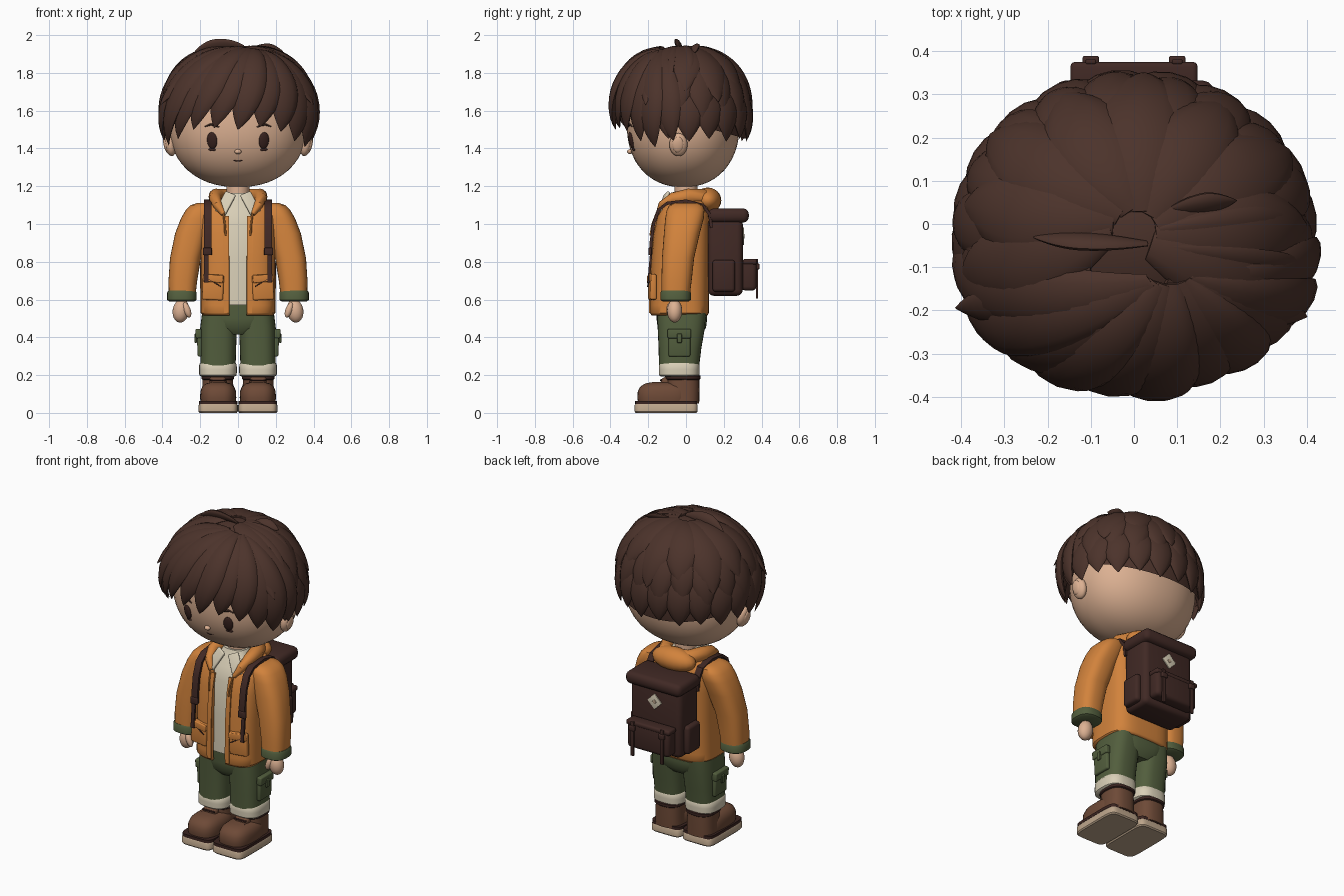
import bpy, bmesh, math
from mathutils import Vector, Matrix, Euler

if "Cube" in bpy.data.objects:
    bpy.data.objects.remove(bpy.data.objects["Cube"])

def mat(name, r, g, b):
    m = bpy.data.materials.new(name)
    m.diffuse_color = (r, g, b, 1)
    m.use_nodes = True
    m.node_tree.nodes["Principled BSDF"].inputs["Base Color"].default_value = m.diffuse_color
    return m

SKIN = mat("skin", .72, .44, .29)
HAIR = mat("hair_brown", .072, .033, .024)
ORANGE = mat("jacket_orange", .64, .225, .045)
GREEN = mat("olive_green", .085, .112, .047)
CREAM = mat("cream", .69, .62, .47)
PACK = mat("pack_brown", .052, .022, .018)
BOOT = mat("boot_brown", .155, .068, .038)
SOLE = mat("sole_tan", .51, .38, .26)
DARK = mat("dark_trim", .042, .017, .014)

def add(name, bm, m, fix=True):
    if fix:
        bmesh.ops.recalc_face_normals(bm, faces=bm.faces[:])
    me = bpy.data.meshes.new(name)
    bm.to_mesh(me)
    bm.free()
    me.materials.append(m)
    ob = bpy.data.objects.new(name, me)
    bpy.context.collection.objects.link(ob)
    return ob

def skin(name, rings, m, closed=True):
    """Bridge a list of point rings into a surface."""
    bm = bmesh.new()
    vs = [[bm.verts.new(p) for p in r] for r in rings]
    k = len(rings[0])
    for a, b in zip(vs, vs[1:]):
        for j in range(k if closed else k - 1):
            q = (j + 1) % k
            bm.faces.new((a[j], a[q], b[q], b[j]))
    if closed:
        bm.faces.new(vs[0][::-1])
        bm.faces.new(vs[-1])
    return add(name, bm, m, closed)

def loft(name, secs, m, n=2.5, k=32):
    """Stack of superellipse sections (z, cx, cy, rx, ry, optional front gap)."""
    rings, gap = [], len(secs[0]) == 6
    for z, cx, cy, rx, ry, *g in secs:
        t0 = math.asin((g[0] / rx) ** (n / 2)) if gap else 0
        ring = []
        for j in range(k):
            t = t0 + (2 * math.pi - 2 * t0) * j / (k - 1 if gap else k)
            s, c = math.sin(t), -math.cos(t)
            ring.append((cx + rx * math.copysign(abs(s) ** (2 / n), s),
                         cy + ry * math.copysign(abs(c) ** (2 / n), c), z))
        rings.append(ring)
    return skin(name, rings, m, not gap)

def ball(name, loc, rad, m, rot=(0, 0, 0), cut=None, n=2):
    bm = bmesh.new()
    big = max(rad) > .2
    bmesh.ops.create_uvsphere(bm, u_segments=48 if big else 20, v_segments=28 if big else 12, radius=1)
    for v in bm.verts:      # n above 2 gives a boxier ball
        v.co /= sum(abs(c) ** n for c in v.co) ** (1 / n)
    bm.transform(Matrix.LocRotScale(Vector(loc), Euler(rot), Vector(rad)))
    if cut:
        bmesh.ops.bisect_plane(bm, geom=bm.verts[:] + bm.edges[:] + bm.faces[:],
                               plane_co=cut[0], plane_no=cut[1], clear_inner=True)
    return add(name, bm, m)

def box(name, loc, size, m, bev=.01, rot=(0, 0, 0)):
    bm = bmesh.new()
    bmesh.ops.create_cube(bm, size=1)
    bmesh.ops.scale(bm, vec=size, verts=bm.verts)
    bmesh.ops.bevel(bm, geom=bm.edges[:], offset=min(bev, min(size) * .45), segments=3,
                    profile=.5, affect='EDGES')
    bm.transform(Matrix.LocRotScale(Vector(loc), Euler(rot), None))
    return add(name, bm, m)

def tube(name, pts, m, k=12):
    """Round tube through (x, y, z, radius) points."""
    P = [Vector(p[:3]) for p in pts]
    rings = []
    for i, p in enumerate(P):
        d = (P[min(i + 1, len(P) - 1)] - P[max(i - 1, 0)]).normalized()
        a = d.cross(Vector((0, .3, 1)) if abs(d.z) < .9 else Vector((0, 1, 0))).normalized()
        b = d.cross(a)
        rings.append([p + pts[i][3] * (a * math.cos(t) + b * math.sin(t))
                      for t in [2 * math.pi * j / k for j in range(k)]])
    return skin(name, rings, m)

def strap(name, x, path, hw, th, m):
    """Flat band along a (y, z) path."""
    rings = []
    for i, (y, z) in enumerate(path):
        a, b = path[max(i - 1, 0)], path[min(i + 1, len(path) - 1)]
        d = Vector((0, b[0] - a[0], b[1] - a[1])).normalized()
        nv = d.cross(Vector((1, 0, 0))) * th
        p, s = Vector((x, y, z)), Vector((hw, 0, 0))
        rings.append([p - s - nv, p + s - nv, p + s + nv, p - s + nv])
    return skin(name, rings, m)

# --- head and face ---
HC, HR, HN = Vector((0, -.015, 1.525)), Vector((.365, .298, .33)), 2.2
ball("head", HC, HR, SKIN, n=HN)

def face_y(x, z):
    return HC.y - HR.y * (1 - abs(x / HR.x) ** HN - abs((z - HC.z) / HR.z) ** HN) ** (1 / HN)

for s in (-1, 1):
    ball("ear", (s * .36, -.04, 1.42), (.03, .048, .062), SKIN, (0, s * .2, 0))
    ball("ear_inner", (s * .382, -.043, 1.42), (.012, .03, .042), SKIN, (0, s * .2, 0))
    ball("eye", (s * .137, face_y(.137, 1.442), 1.442), (.028, .011, .045), DARK, (.2, 0, s * .28))
    ball("lower_lash", (s * .137, face_y(.137, 1.394), 1.394), (.02, .006, .008), DARK, (0, 0, s * .28))
    tube("eyebrow", [(s * x, face_y(x, z) - .002, z, r) for x, z, r in
                     ((.10, 1.512, .003), (.12, 1.523, .006), (.145, 1.527, .006), (.175, 1.516, .003))], HAIR, 8)
ball("nose", (0, face_y(0, 1.385) - .004, 1.383), (.018, .016, .013), SKIN)
tube("mouth", [(x, face_y(x, 1.335), 1.333 + 9 * x * x, .0025) for x in (-.025, -.013, 0, .013, .025)], DARK, 6)
loft("neck", [(1.08, 0, 0, .06, .06), (1.24, 0, 0, .06, .06)], SKIN, 2)

# --- hair: cap plus overlapping leaf-shaped locks ---
C, R = Vector((0, -.015, 1.53)), Vector((.40, .35, .41))
ball("hair_cap", C, (.39, .34, .405), HAIR, cut=((0, 0, 1.54), (0, .28, 1)))

def direc(az, el):
    az, el = math.radians(az), math.radians(el)
    return Vector((math.cos(el) * math.sin(az), -math.cos(el) * math.cos(az), math.sin(el)))

def lock(name, d0, d1, W, r0, r1, r2, th=.026, roll=0, tip=1.9, steps=16, k=12):
    """Leaf from direction d0 to d1, at start, middle and end distances r0, r1, r2."""
    rings, pts = [], []
    for i in range(steps + 1):
        t = min(i / steps, .995)
        d = d0.slerp(d1, t)
        r = r0 * (1 - t) ** 2 + 2 * (2 * r1 - (r0 + r2) / 2) * t * (1 - t) + r2 * t * t
        pts.append((t, C + Vector([d[a] * R[a] * r for a in range(3)]),
                    Vector([d[a] / R[a] for a in range(3)]).normalized()))
    for i, (t, p, nv) in enumerate(pts):
        tan = (pts[min(i + 1, steps)][1] - pts[max(i - 1, 0)][1]).normalized()
        side = tan.cross(nv).normalized()
        up = side.cross(tan)
        turn = Matrix.Rotation(roll, 3, tan)
        side, up = turn @ side, turn @ up
        f = .3 + .7 * math.sin(math.pi / 2 * t / .55) if t < .55 else 1 - ((t - .55) / .45) ** tip
        p = p + side * W * .5 * max(0, t - .6)      # hooked tip
        ring = []
        for j in range(k):
            a = 2 * math.pi * j / k
            u = W * f * math.cos(a)
            ring.append(p + side * u + up * (th * f * math.sin(a) - u * u * 1.5))
        rings.append(ring)
    skin(name, rings, HAIR)

for i in range(12):      # lower back and side row
    az = 80 + 18.2 * i
    lock("hair_lower", direc(az - 8, 45), direc(az, -11 - 2 * (i % 2)), .088, .94, 1.0, 1.0)
for i in range(12):      # middle row
    az = 70 + 20 * i
    lock("hair_middle", direc(az - 14, 70), direc(az, 3 + 5 * (i % 2)), .092, .96, 1.02, 1.04, .03)
for i in range(9):       # upper row swirling from the crown
    az = 68 + 28 * i
    lock("hair_upper", direc(az - 26, 82), direc(az, 15 + 8 * (i % 2)), .112, .99, 1.03, 1.085, .034)
part = Vector((.2, -.34, .92)).normalized()
fringe = [(-83, -13), (-66, -17), (-51, -12), (-33, -5), (-16, -4), (2, -5), (19, -3),
          (36, -6), (52, -13), (67, -17), (84, -12)]
for i, (az, el) in enumerate(fringe):
    d0 = (part + Vector((.12 * math.sin(math.radians(az)), 0, 0))).normalized()
    lock("fringe", d0, direc(az, el), .084, 1.04, 1.1 - .0005 * abs(az) + .025 * (i % 2),
         1.015 + .015 * (i % 2), .028, .2, 2.3)
for az, el, r in ((-62, 11, 1.18), (-84, 18, 1.05), (62, 12, 1.18), (86, 20, 1.04)):   # flicked side wisps
    lock("side_wisp", direc(az * .5, 68), direc(az, el), .062, 1.0, 1.03, r)
# crown tufts standing on edge or lying flat
for a, b, w, roll, h in (((.03, -.045), (-.22, -.03), .035, 1.2, 1.1), ((.06, -.06), (.38, -.1), .05, .5, 1.09),
                         ((.08, .03), (.21, .05), .035, 1.0, 1.14), ((.06, -.02), (.36, 0), .05, .4, 1.08)):
    ds = [Vector((x / R.x, (y - C.y) / R.y, 0)) for x, y in (a, b)]
    ds = [Vector((d.x, d.y, math.sqrt(1 - d.length_squared))) for d in ds]
    lock("crown_tuft", ds[0], ds[1], w, 1.0, 1.06, h, .016, roll)

# --- jacket and shirt ---
jacket = loft("jacket", [(.515, 0, -.035, .185, .148, .045), (.53, 0, -.035, .198, .156, .045),
              (.57, 0, -.035, .198, .156, .045), (.8, 0, -.03, .197, .155, .046), (.95, 0, -.022, .2, .15, .052),
              (1.04, 0, -.012, .2, .14, .066), (1.085, 0, -.005, .19, .125, .084),
              (1.115, 0, 0, .15, .11, .094), (1.14, 0, 0, .11, .095, .09)], ORANGE, 3.4, 49)
sol = jacket.modifiers.new("cloth", 'SOLIDIFY')
sol.thickness, sol.offset = .018, -1
loft("shirt", [(.57, 0, -.06, .13, .11), (.8, 0, -.06, .13, .108), (1.0, 0, -.05, .14, .1),
               (1.08, 0, -.03, .12, .095), (1.13, 0, 0, .09, .085), (1.165, 0, 0, .07, .07)], CREAM, 3)
half = [(.078, -.15, 1.05, .012), (.108, -.125, 1.1, .024), (.12, -.07, 1.135, .032),
        (.115, .01, 1.145, .042), (.08, .085, 1.14, .046)]
tube("hood_roll", [(-x, y, z, r) for x, y, z, r in half] + [(0, .11, 1.135, .05)] + half[::-1], ORANGE, 16)
ball("hood", (0, .115, 1.125), (.14, .072, .068), ORANGE)

for s in (-1, 1):
    # sleeves, cuffs and hands
    loft("sleeve", [(z, s * x, y, rx, ry) for z, x, y, rx, ry in (
        (.61, .296, -.055, .07, .074), (.7, .292, -.05, .076, .08), (.82, .278, -.042, .082, .085),
        (.95, .245, -.022, .088, .095), (1.03, .216, -.008, .086, .102), (1.075, .198, -.002, .078, .1),
        (1.1, .184, 0, .066, .088), (1.112, .168, 0, .045, .055))], ORANGE, 2.6)
    loft("sleeve_cuff", [(z, s * .297, -.055, .078 - d, .081 - d) for z, d in
                         ((.59, .012), (.598, 0), (.637, 0), (.647, .006))], GREEN, 2.5)
    ball("hand", (s * .302, -.06, .54), (.044, .04, .062), SKIN, (0, s * -.15, 0))
    ball("thumb", (s * .27, -.085, .545), (.019, .019, .042), SKIN, (0, s * .35, 0))
    # jacket front edge, drawstring, shirt collar
    strap("jacket_placket", s * .061, [(-.189, .53), (-.19, .6), (-.185, .8), (-.172, .95), (-.152, 1.04)],
          .014, .006, ORANGE)
    tube("drawstring", [(s * .078, -.155, 1.06, .005), (s * .07, -.178, 1.0, .005), (s * .066, -.188, .94, .006)],
         ORANGE, 8)
    box("shirt_collar", (s * .066, -.118, 1.11), (.062, .018, .125), CREAM, .007, (-.45, s * -.35, s * .4))
    # jacket pockets
    box("jacket_pocket", (s * .132, -.178, .665), (.112, .034, .135), ORANGE, .01, (0, s * -.04, s * .12))
    box("pocket_flap", (s * .132, -.194, .712), (.108, .014, .04), ORANGE, .005, (0, s * -.1, s * .12))
    box("pocket_slit", (s * .125, -.198, .69), (.085, .008, .005), DARK, .002, (0, s * -.55, s * .12))
    # shoulder straps, narrower below the buckle
    strap("shoulder_strap", s * .16, [(-.184, .84), (-.185, .9), (-.172, 1.0), (-.145, 1.075),
          (-.10, 1.11), (0, 1.122), (.09, 1.1), (.125, 1.05), (.135, .98)], .02, .008, PACK)
    strap("strap_tail", s * .168, [(-.197, .69), (-.194, .74), (-.185, .84)], .011, .006, PACK)
    box("strap_buckle", (s * .162, -.19, .855), (.048, .018, .04), PACK, .005)
    # trouser legs with cargo pockets
    loft("trouser_leg", [(z, s * x, y, rx, ry) for z, x, y, rx, ry in (
        (.24, .106, -.037, .093, .106), (.34, .105, -.032, .095, .113), (.45, .103, -.025, .097, .125),
        (.54, .096, -.022, .093, .131))], GREEN, 2.9)
    box("cargo_pocket", (s * .2, -.035, .365), (.032, .115, .135), GREEN, .01, (0, s * .04, 0))
    box("cargo_flap", (s * .208, -.035, .42), (.034, .125, .05), GREEN, .008, (0, s * .04, 0))
    box("cargo_tab", (s * .224, -.035, .395), (.012, .025, .05), GREEN, .004)
    loft("trouser_cuff", [(z, s * .106, -.036, .1 - d, .108 - d) for z, d in
                          ((.192, .012), (.2, .001), (.23, 0), (.257, .001), (.266, .008))], CREAM, 2.8)
    # boots
    loft("boot_shaft", [(.05, s * .107, -.02, .086, .09), (.12, s * .107, -.015, .083, .086),
                        (.2, s * .107, -.018, .08, .088)], BOOT, 2.6)
    loft("boot_collar", [(z, s * .107, -.017, .087 - d, .094 - d) for z, d in
                         ((.174, .008), (.18, 0), (.196, 0), (.203, .01))], DARK, 2.6)
    loft("boot_toe", [(z, s * .105, y, rx, ry) for z, y, rx, ry in (
        (.05, -.115, .092, .138), (.08, -.115, .096, .143), (.115, -.115, .094, .14), (.14, -.113, .084, .128),
        (.156, -.11, .064, .105), (.163, -.105, .035, .07))], BOOT, 2.9)
    box("boot_tongue", (s * .107, -.105, .16), (.09, .05, .06), BOOT, .018, (.45, 0, 0))
    for z, y in ((.158, -.142), (.174, -.133)):
        box("boot_lace", (s * .107, y, z), (.085, .012, .008), DARK, .003)
    loft("boot_welt", [(z, s * .105, -.105, .102, .164) for z in (.046, .064)], DARK, 7, 48)
    loft("boot_sole", [(z, s * .105, -.105, .104 - d, .167 - d) for z, d in
                       ((0, .006), (.007, 0), (.04, 0), (.05, .006))], SOLE, 7, 48)
loft("trouser_hips", [(.415, 0, -.022, .08, .1), (.45, 0, -.022, .15, .128), (.5, 0, -.022, .185, .134),
                      (.585, 0, -.025, .18, .132)], GREEN, 3)

# --- backpack ---
box("pack_body", (0, .208, .825), (.34, .185, .41), PACK, .03)
box("pack_lid", (0, .225, 1.045), (.375, .215, .075), PACK, .03)
box("pack_front_pocket", (0, .333, .73), (.285, .08, .165), PACK, .022)
box("pocket_lid", (0, .338, .8), (.295, .075, .03), PACK, .012)
tube("pack_handle", [(x, .15, z, .01) for x, z in ((-.05, 1.07), (-.045, 1.1), (-.02, 1.118), (.02, 1.118),
                                                  (.045, 1.1), (.05, 1.07))], PACK, 10)
box("pack_patch", (0, .302, .935), (.068, .009, .068), CREAM, .002, (0, math.pi / 4, 0))
box("patch_mark", (0, .306, .935), (.02, .006, .02), SOLE, .002, (0, math.pi / 4, 0))
for s in (-1, 1):
    box("pack_side_pocket", (s * .175, .2, .725), (.05, .12, .17), PACK, .018)
    box("pocket_strap", (s * .1, .376, .71), (.024, .012, .21), PACK, .004)
    box("pocket_buckle", (s * .1, .378, .775), (.038, .022, .03), PACK, .005)

# --- smooth shading with crisp edges ---
bpy.ops.object.select_all(action='DESELECT')
for ob in bpy.context.collection.objects:
    ob.select_set(True)
    bpy.context.view_layer.objects.active = ob
bpy.ops.object.shade_smooth_by_angle(angle=math.radians(40))
